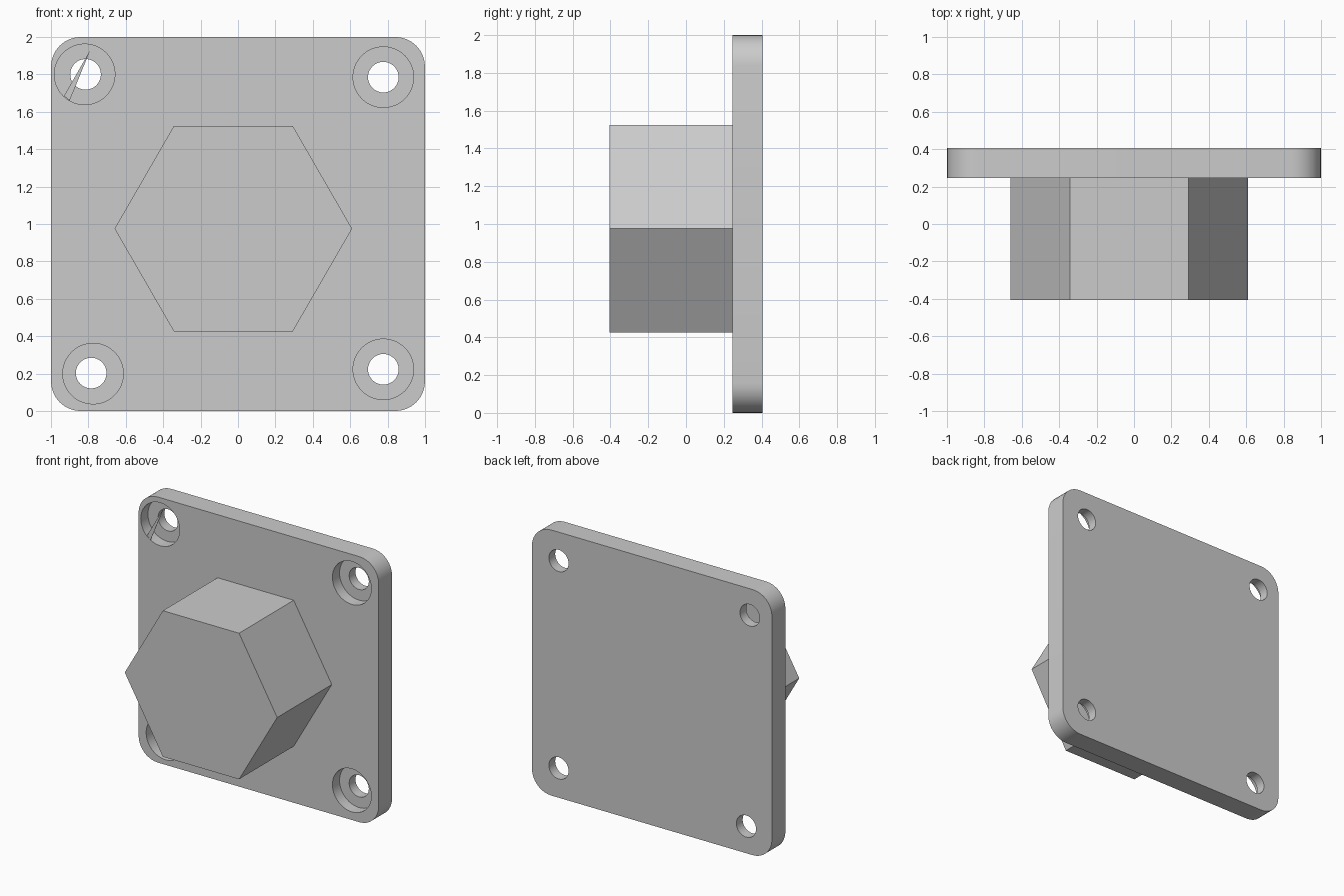
import bpy
import bmesh
from math import pi, cos, sin, radians
from mathutils import Matrix, Vector

if "Cube" in bpy.data.objects:
    bpy.data.objects.remove(bpy.data.objects["Cube"], do_unlink=True)

FRONT, BACK, NOSE = 0.245, 0.405, -0.405
BORE_FLOOR = 0.33

grey = bpy.data.materials.new("plain grey")
grey.use_nodes = True
colour = (0.6, 0.6, 0.6, 1)
grey.diffuse_color = colour
grey.node_tree.nodes["Principled BSDF"].inputs["Base Color"].default_value = colour


def extrude_outline(name, outline, y0, y1):
    """Solid made from an x-z outline pushed from y0 to y1."""
    bm = bmesh.new()
    face = bm.faces.new([bm.verts.new((x, y0, z)) for x, z in outline])
    result = bmesh.ops.extrude_face_region(bm, geom=[face])
    moved = [v for v in result["geom"] if isinstance(v, bmesh.types.BMVert)]
    bmesh.ops.translate(bm, verts=moved, vec=(0, y1 - y0, 0))
    bmesh.ops.recalc_face_normals(bm, faces=bm.faces)
    mesh = bpy.data.meshes.new(name)
    bm.to_mesh(mesh)
    bm.free()
    mesh.materials.append(grey)
    obj = bpy.data.objects.new(name, mesh)
    bpy.context.collection.objects.link(obj)
    return obj


def ring(cx, cz, radius, sides):
    return [(cx + radius * cos(2 * pi * i / sides),
             cz + radius * sin(2 * pi * i / sides)) for i in range(sides)]


def rounded_square(half, cz, radius, steps):
    points = []
    for corner, (sx, sz) in enumerate([(1, 1), (-1, 1), (-1, -1), (1, -1)]):
        for i in range(steps + 1):
            a = (corner + i / steps) * pi / 2
            points.append((sx * (half - radius) + radius * cos(a),
                           cz + sz * (half - radius) + radius * sin(a)))
    return points


def cut(target, cutter):
    mod = target.modifiers.new("cut", "BOOLEAN")
    mod.operation = "DIFFERENCE"
    mod.solver = "EXACT"
    mod.object = cutter
    bpy.context.view_layer.objects.active = target
    bpy.ops.object.modifier_apply(modifier=mod.name)
    bpy.data.objects.remove(cutter, do_unlink=True)


# Mounting plate with rounded corners
plate = extrude_outline("mounting_plate", rounded_square(1, 1, 0.16, 8), FRONT, BACK)

# Counterbored screw holes: bore centre, then through-hole centre
holes = [
    ((-0.82, 1.80), (-0.815, 1.80)),
    ((0.777, 1.785), (0.777, 1.785)),
    ((0.777, 0.223), (0.777, 0.223)),
    ((-0.775, 0.20), (-0.785, 0.203)),
]
for bore, hole in holes:
    cut(plate, extrude_outline("bore_cutter", ring(*bore, 0.162, 48), FRONT - 0.1, BORE_FLOOR))
    cut(plate, extrude_outline("hole_cutter", ring(*hole, 0.082, 32), FRONT - 0.1, BACK + 0.1))

# Thin web across one counterbore
extrude_outline("bore_web", [(-0.79, 1.93), (-0.93, 1.685), (-0.90, 1.66)],
                FRONT, FRONT + 0.002)

# Hexagonal boss
extrude_outline("hex_boss", ring(-0.025, 0.975, 0.635, 6), NOSE, FRONT + 0.01)

# Smooth curved walls, crisp edges
bpy.ops.object.select_all(action="DESELECT")
plate.select_set(True)
bpy.context.view_layer.objects.active = plate
bpy.ops.object.shade_smooth_by_angle(angle=radians(30))
